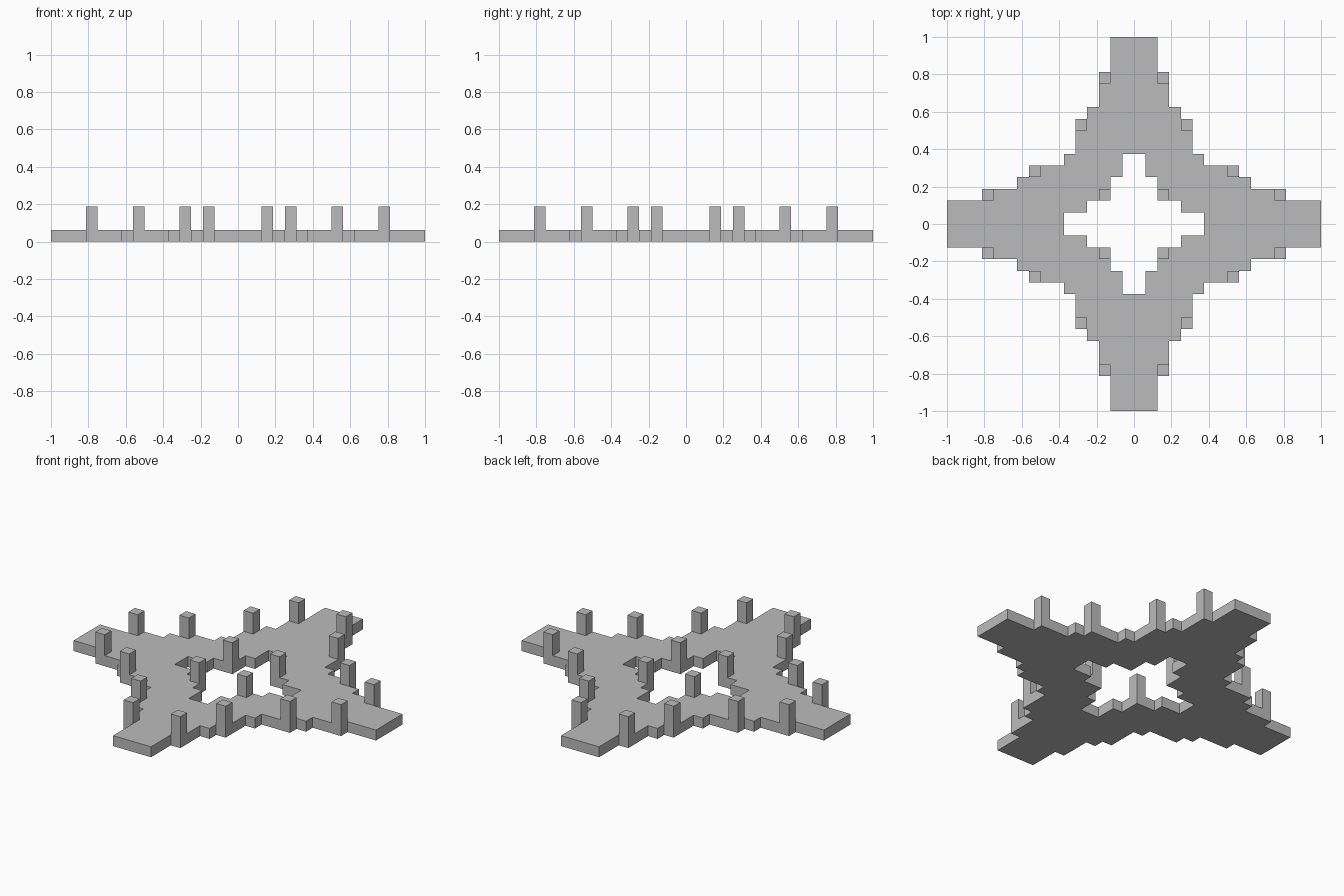
import bpy
import bmesh

U = 1 / 16  # one grid step

if "Cube" in bpy.data.objects:
    bpy.data.objects.remove(bpy.data.objects["Cube"], do_unlink=True)

grey = bpy.data.materials.new("stone_grey")
colour = (0.5, 0.5, 0.5, 1)
grey.diffuse_color = colour
grey.use_nodes = True
grey.node_tree.nodes["Principled BSDF"].inputs["Base Color"].default_value = colour


def swap(points):
    """Reflect points across the diagonal, keeping the outline direction."""
    return [(y, x) for x, y in reversed(points)]


def add_prism(bm, outline, low, high, bottom=True):
    """Extrude a counter-clockwise outline, leaving mirror seams open."""
    base = [bm.verts.new((x * U, y * U, low * U)) for x, y in outline]
    top = [bm.verts.new((x * U, y * U, high * U)) for x, y in outline]
    bm.faces.new(top)
    if bottom:
        bm.faces.new(base[::-1])
    for i, (x, y) in enumerate(outline):
        j = (i + 1) % len(outline)
        on_seam = (x == 0 and outline[j][0] == 0) or (y == 0 and outline[j][1] == 0)
        if not on_seam:
            bm.faces.new((base[i], base[j], top[j], top[i]))


def make_object(name, bm):
    """Turn one quadrant into a part mirrored to all four quadrants."""
    mesh = bpy.data.meshes.new(name)
    bm.to_mesh(mesh)
    bm.free()
    mesh.materials.append(grey)
    obj = bpy.data.objects.new(name, mesh)
    bpy.context.collection.objects.link(obj)
    mirror = obj.modifiers.new("four_quadrants", "MIRROR")
    mirror.use_axis = (True, True, False)


# Four-pointed stepped plate with a stepped opening
outer = [(0, 16), (2, 16), (2, 13), (3, 13), (3, 10),
         (4, 10), (4, 9), (5, 9), (5, 6)]
inner = [(2, 4), (1, 4), (1, 6), (0, 6)]
outline = outer + [(6, 6)] + swap(outer) + swap(inner) + [(2, 2)] + inner
plate = bmesh.new()
add_prism(plate, outline[::-1], 0, 1)
make_object("stepped_plate", plate)

# Square posts on the corners of the steps
posts = bmesh.new()
for x, y in [(2, 2), (2, 12), (4, 8), (8, 4), (12, 2)]:
    square = [(x, y), (x + 1, y), (x + 1, y + 1), (x, y + 1)]
    add_prism(posts, square, 1, 3, bottom=False)
make_object("corner_posts", posts)
